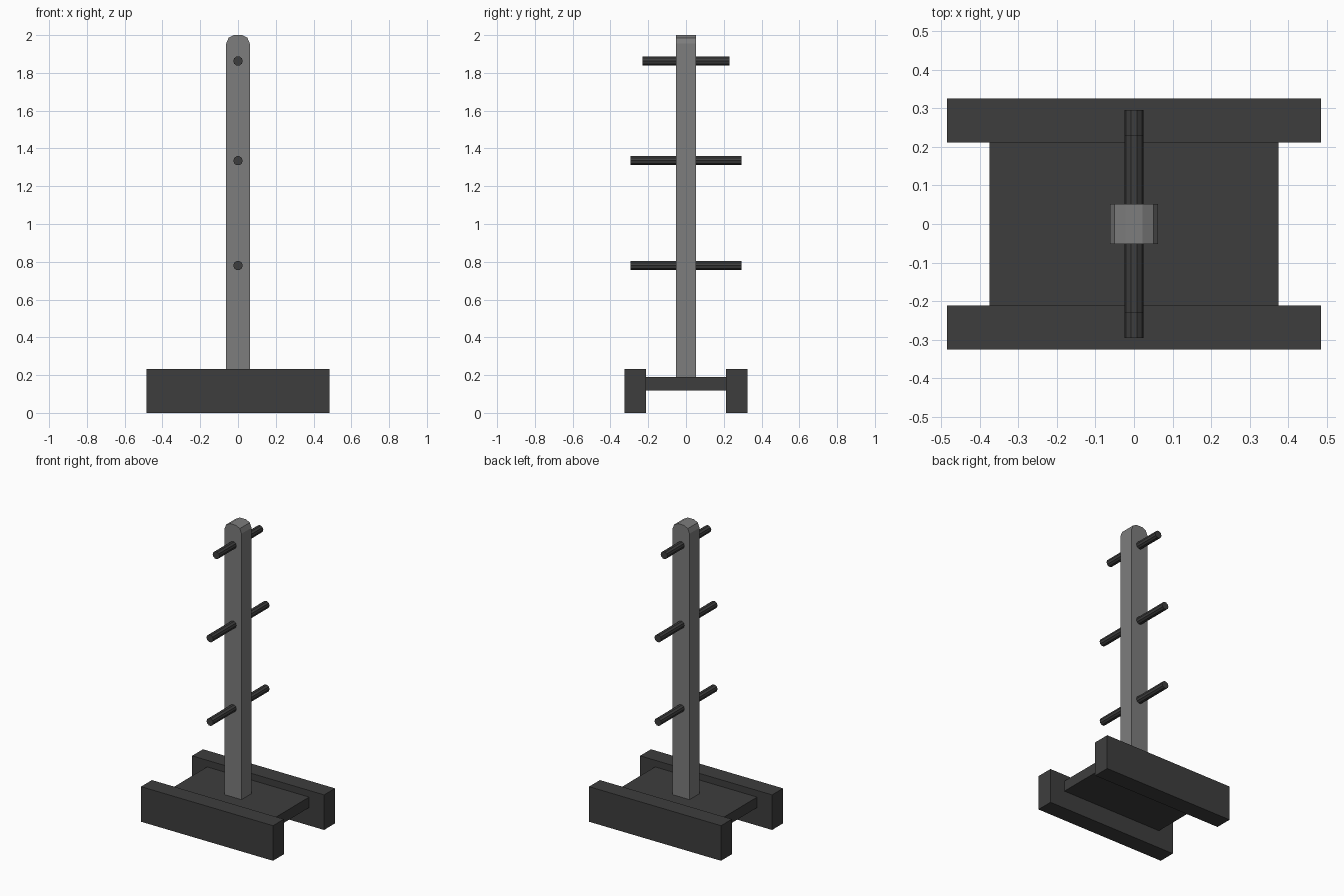
import bpy, bmesh, math
from mathutils import Matrix

if "Cube" in bpy.data.objects:
    bpy.data.objects.remove(bpy.data.objects["Cube"])


def material(name, value):
    m = bpy.data.materials.new(name)
    m.diffuse_color = (value, value, value, 1)
    m.use_nodes = True
    m.node_tree.nodes["Principled BSDF"].inputs["Base Color"].default_value = m.diffuse_color
    return m


DARK = material("dark_grey", 0.048)
GREY = material("mid_grey", 0.205)


def finish(name, bm, mat):
    bmesh.ops.recalc_face_normals(bm, faces=bm.faces[:])
    mesh = bpy.data.meshes.new(name)
    bm.to_mesh(mesh)
    bm.free()
    mesh.materials.append(mat)
    obj = bpy.data.objects.new(name, mesh)
    bpy.context.collection.objects.link(obj)
    return obj


def box(name, size, centre, mat):
    bm = bmesh.new()
    bmesh.ops.create_cube(bm, size=1, matrix=Matrix.Translation(centre) @ Matrix.Diagonal((*size, 1)))
    return finish(name, bm, mat)


# Base: two long feet joined by a raised plate
for name, side in (("front_foot", -1), ("back_foot", 1)):
    box(name, (0.97, 0.114, 0.233), (0, side * 0.268, 0.1165), DARK)
box("base_plate", (0.75, 0.422, 0.07), (0, 0, 0.154), DARK)

# Upright post: rounded-top profile extruded front to back
half = [(0.0625, 0.188), (0.0625, 1.955), (0.05, 1.986), (0.022, 2.0)]
profile = half + [(-x, z) for x, z in reversed(half)]
bm = bmesh.new()
face = bm.faces.new([bm.verts.new((x, -0.0525, z)) for x, z in profile])
ext = bmesh.ops.extrude_face_region(bm, geom=[face])
bmesh.ops.translate(bm, vec=(0, 0.105, 0), verts=[v for v in ext["geom"] if isinstance(v, bmesh.types.BMVert)])
finish("upright_post", bm, GREY)

# Pegs: ten-sided bars passing through the post
for name, z, length in (("lower_peg", 0.78, 0.59), ("middle_peg", 1.335, 0.59), ("upper_peg", 1.863, 0.46)):
    bm = bmesh.new()
    turn = Matrix.Rotation(math.pi / 2, 4, 'X') @ Matrix.Rotation(math.pi / 2, 4, 'Z')
    bmesh.ops.create_cone(bm, cap_ends=True, segments=10, radius1=0.025, radius2=0.025,
                          depth=length, matrix=Matrix.Translation((0, 0, z)) @ turn)
    finish(name, bm, DARK)
